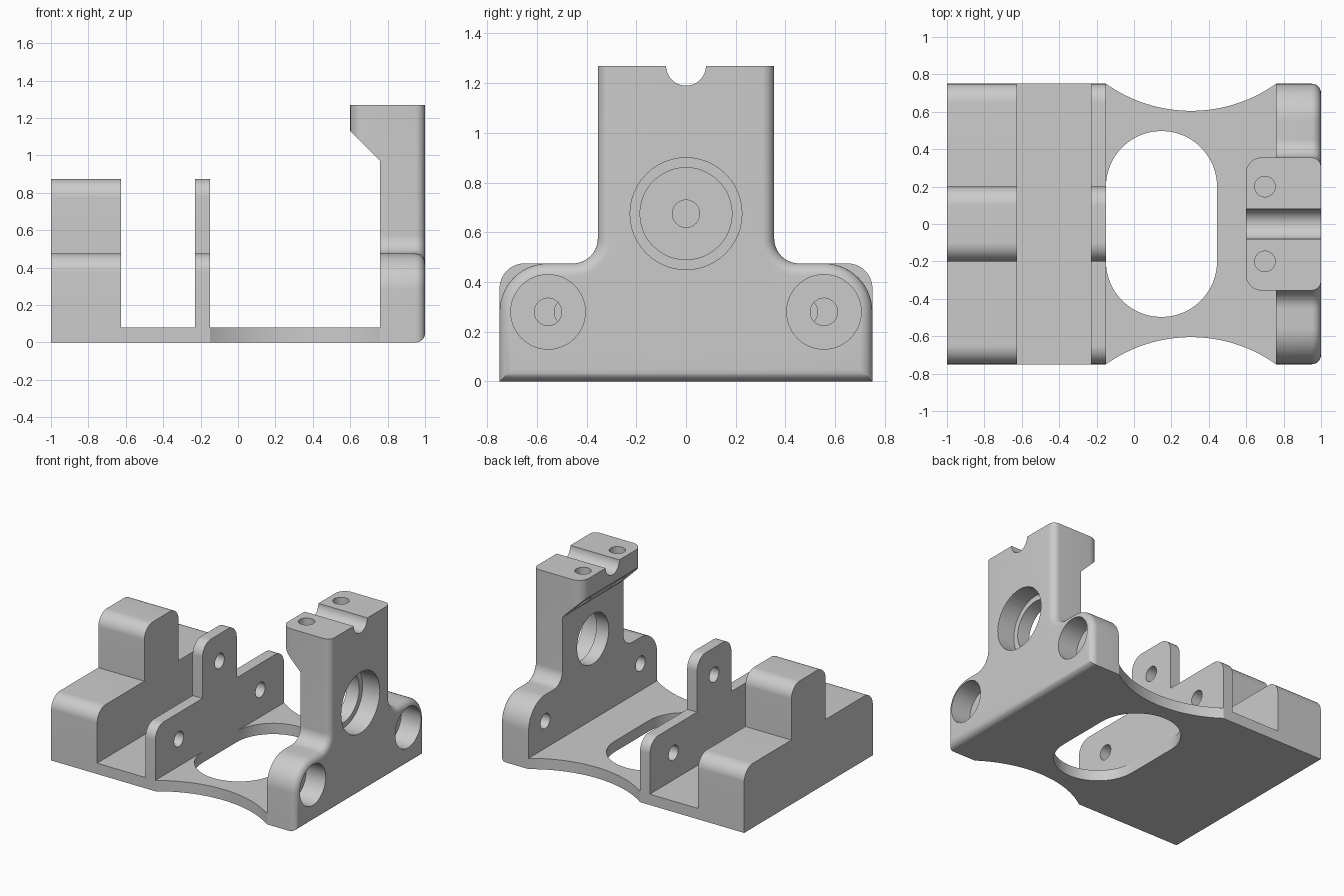
import bpy, bmesh
from math import cos, sin, pi, radians, asin, degrees
from mathutils import Vector

cube = bpy.data.objects.get("Cube")
if cube:
    bpy.data.objects.remove(cube, do_unlink=True)

grey = bpy.data.materials.new("machined_grey")
grey.use_nodes = True
grey.diffuse_color = (0.6, 0.6, 0.6, 1)
grey.node_tree.nodes["Principled BSDF"].inputs["Base Color"].default_value = (0.6, 0.6, 0.6, 1)


def arc(cx, cy, r, start, end, n=14):
    angles = [radians(start + (end - start) * i / n) for i in range(n + 1)]
    return [(cx + r * cos(a), cy + r * sin(a)) for a in angles]


def mirrored(half):
    """Closed outline from its right half, listed bottom to top."""
    return half + [(-u, v) for u, v in reversed(half)]


def loft(name, sections):
    """Skin matching loops of 3D points and cap both ends."""
    bm = bmesh.new()
    loops = [[bm.verts.new(p) for p in s] for s in sections]
    for a, b in zip(loops, loops[1:]):
        for i in range(len(a)):
            j = (i + 1) % len(a)
            bm.faces.new((a[i], a[j], b[j], b[i]))
    bm.faces.new(loops[0])
    bm.faces.new(loops[-1])
    return finish(name, bm)


def finish(name, bm):
    bmesh.ops.recalc_face_normals(bm, faces=bm.faces)
    mesh = bpy.data.meshes.new(name)
    bm.to_mesh(mesh)
    bm.free()
    obj = bpy.data.objects.new(name, mesh)
    mesh.materials.append(grey)
    bpy.context.collection.objects.link(obj)
    return obj


def prism_x(name, outline, x0, x1):
    return loft(name, [[(x, u, v) for u, v in outline] for x in (x0, x1)])


def prism_z(name, outline, z0, z1):
    return loft(name, [[(u, v, z) for u, v in outline] for z in (z0, z1)])


def circle(cx, cy, r):
    return arc(cx, cy, r, 0, 360, 48)[:-1]


def cut(obj, cutters):
    bpy.context.view_layer.objects.active = obj
    for c in cutters:
        c.hide_render = True
        mod = obj.modifiers.new("cut", 'BOOLEAN')
        mod.operation = 'DIFFERENCE'
        mod.solver = 'EXACT'
        mod.object = c
        bpy.ops.object.modifier_apply(modifier=mod.name)
        bpy.data.objects.remove(c, do_unlink=True)


def bore_x(y, z, r, x0, x1):
    return prism_x("cutter", circle(y, z, r), x0, x1)


HALF, SHOULDER, TOP = 0.75, 0.475, 1.27
BLOCK_X, WALL_X, FLOOR = -0.625, 0.76, 0.08
COLUMN = 0.355

# Floor with scooped sides and an oblong opening
R, MID = 0.786, 0.305
a = degrees(asin(0.455 / R))
cy = 0.605 + R
outline = [(BLOCK_X, -HALF)] + arc(MID, -cy, R, 90 + a, 90 - a, 32)
outline += arc(MID, cy, R, 270 + a, 270 - a, 32) + [(BLOCK_X, HALF)]
floor = prism_z("floor_plate", outline, 0, FLOOR)
slot = arc(0.147, 0.2, 0.297, 0, 180, 32) + arc(0.147, -0.2, 0.297, 180, 360, 32)
cut(floor, [prism_z("cutter", slot, -0.1, 0.2)])


# Stepped block and thin plate share one rounded profile
def stepped(bottom):
    return mirrored([(HALF, bottom)] + arc(0.65, 0.375, 0.1, 0, 90)
                    + [(0.2, SHOULDER)] + arc(0.1, 0.775, 0.1, 0, 90))


block = prism_x("stepped_block", stepped(0), -1, BLOCK_X)
plate = prism_x("thin_plate", stepped(FLOOR), -0.23, -0.15)
cut(plate, [bore_x(y, z, 0.055, -0.4, 0)
            for y, z in ((-0.475, 0.28), (0.475, 0.28), (0, 0.675))])


# Upright wall, its outer rim rounded by shrinking sections
def wall_section(x, t):
    half = [(HALF - t, t)] + arc(0.555, 0.28, 0.195 - t, 0, 90)
    half += arc(0.455, 0.575, 0.1 + t, 270, 180) + [(COLUMN - t, TOP)]
    return [(x, u, v) for u, v in mirrored(half)]


RIM = 0.05
steps = [i * pi / 16 for i in range(9)]
wall = loft("upright_wall", [wall_section(WALL_X, 0)] + [
    wall_section(1 - RIM + RIM * sin(s), RIM * (1 - cos(s))) for s in steps])
cutters = [bore_x(0, 0.675, 0.185, 0.6, 1.1), bore_x(0, 0.675, 0.225, 0.86, 1.1),
           bore_x(0, TOP, 0.08, 0.5, 1.1)]
for side in (-1, 1):
    cutters += [bore_x(side * 0.555, 0.28, 0.055, 0.6, 1.1),
                bore_x(side * 0.555, 0.28, 0.15, 0.84, 1.1)]
cut(wall, cutters)

# Overhanging lip with rounded corners and a sloped underside
c = 0.08
plan = [(WALL_X, COLUMN)] + arc(0.6 + c, COLUMN - c, c, 90, 180)
plan += arc(0.6 + c, c - COLUMN, c, 180, 270) + [(WALL_X, -COLUMN)]
lip = prism_z("overhang_lip", plan, 0.9, TOP)
bm = bmesh.new()
bm.from_mesh(lip.data)
bmesh.ops.bisect_plane(bm, geom=bm.verts[:] + bm.edges[:] + bm.faces[:],
                       plane_co=Vector((0.6, 0, 1.13)), plane_no=Vector((-1, 0, -1)),
                       clear_outer=True)
bmesh.ops.holes_fill(bm, edges=[e for e in bm.edges if e.is_boundary], sides=0)
bmesh.ops.recalc_face_normals(bm, faces=bm.faces)
bm.to_mesh(lip.data)
bm.free()
cut(lip, [bore_x(0, TOP, 0.08, 0.5, 1.1)]
    + [prism_z("cutter", circle(0.7, y, 0.055), 0.8, 1.4) for y in (-0.2, 0.2)])

# Smooth the curved faces, keep hard edges
bpy.ops.object.select_all(action='DESELECT')
for obj in (floor, block, plate, wall, lip):
    obj.select_set(True)
bpy.context.view_layer.objects.active = wall
bpy.ops.object.shade_smooth_by_angle(angle=radians(30))
